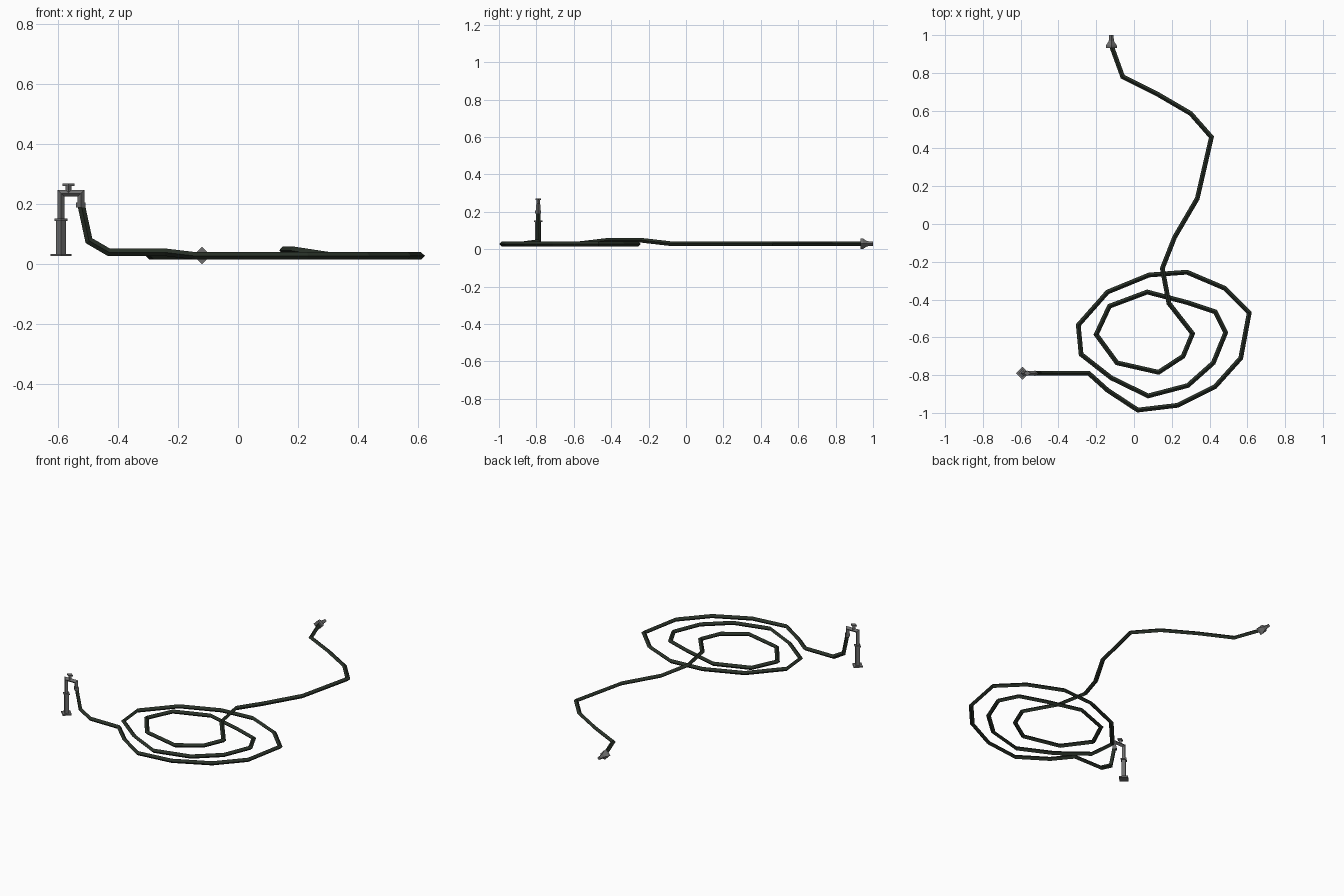
import bpy, bmesh, math
from mathutils import Vector

if "Cube" in bpy.data.objects:
    bpy.data.objects.remove(bpy.data.objects["Cube"])


def material(name, rgb):
    m = bpy.data.materials.new(name)
    m.diffuse_color = (*rgb, 1)
    m.use_nodes = True
    m.node_tree.nodes["Principled BSDF"].inputs["Base Color"].default_value = m.diffuse_color
    return m


RUBBER = material("dark_green_rubber", (0.022, 0.031, 0.021))
METAL = material("grey_metal", (0.16, 0.16, 0.16))


def skin(name, rings, mat):
    """Join successive rings of points with flat quads and cap both ends."""
    bm = bmesh.new()
    rows = [[bm.verts.new(p) for p in ring] for ring in rings]
    n = len(rows[0])
    for a, b in zip(rows, rows[1:]):
        for i in range(n):
            j = (i + 1) % n
            bm.faces.new((a[i], a[j], b[j], b[i]))
    bm.faces.new(rows[0][::-1])
    bm.faces.new(rows[-1])
    bmesh.ops.recalc_face_normals(bm, faces=bm.faces)
    mesh = bpy.data.meshes.new(name)
    bm.to_mesh(mesh)
    bm.free()
    mesh.materials.append(mat)
    ob = bpy.data.objects.new(name, mesh)
    bpy.context.collection.objects.link(ob)
    return ob


def diamond(centre, r, axis, ry=None):
    """Four-sided ring around a point, facing along an axis, corners on y."""
    t = Vector(axis).normalized()
    u = Vector((1, 0, 0)) if abs(t.y) > 0.9 else Vector((0, 1, 0))
    u = (u - t * u.dot(t)).normalized()
    v = t.cross(u)
    c = Vector(centre)
    ry = ry or r
    return [c + u * ry, c + v * r, c - u * ry, c - v * r]


def pipe(name, pts, r, mat):
    """Mitred sweep: slide the ring along each segment to the bisecting plane."""
    pts = [Vector(p) for p in pts]
    dirs = [(b - a).normalized() for a, b in zip(pts, pts[1:])]
    rings = [diamond(pts[0], r, dirs[0])]
    for i, d in enumerate(dirs):
        end = pts[i + 1]
        n = (d + dirs[min(i + 1, len(dirs) - 1)]).normalized()
        rings.append([p + d * ((end - p).dot(n) / d.dot(n)) for p in rings[-1]])
    return skin(name, rings, mat)


def turned(name, origin, axis, profile, mat, flat=1.0):
    """Four-sided turned part from (radius, distance along axis) pairs."""
    o, a = Vector(origin), Vector(axis)
    return skin(name, [diamond(o + a * h, r, a, r * flat) for r, h in profile], mat)


# Hose: drop from the tap, spiral coils, then the loose tail
Z = 0.028
drop = [(-0.522, -0.79, 0.195), (-0.497, -0.79, 0.079), (-0.43, -0.79, 0.04),
        (-0.24, -0.79, 0.04)]
coils = [(-0.14, -0.88), (0.02, -0.985), (0.23, -0.96), (0.43, -0.86),
         (0.565, -0.71), (0.61, -0.47), (0.48, -0.34), (0.28, -0.255),
         (0.08, -0.27), (-0.14, -0.36), (-0.295, -0.535), (-0.28, -0.69),
         (-0.12, -0.815), (0.075, -0.91), (0.285, -0.855), (0.42, -0.735),
         (0.485, -0.575), (0.43, -0.465), (0.28, -0.415), (0.07, -0.36),
         (-0.13, -0.435), (-0.2, -0.585), (-0.09, -0.735), (0.13, -0.785),
         (0.26, -0.70), (0.31, -0.58)]
crossing = [(0.185, -0.42, 0.047), (0.15, -0.235, 0.047)]
tail = [(0.215, -0.07), (0.335, 0.135), (0.41, 0.46), (0.30, 0.585),
        (0.12, 0.69), (-0.06, 0.78), (-0.12, 0.945)]
path = drop + [(x, y, Z) for x, y in coils] + crossing + [(x, y, Z) for x, y in tail]
pipe("hose", path, 0.0125, RUBBER)

# Nozzle: flared collar narrowing to a short spout
turned("nozzle", (-0.12, 0, 0.029), (0, 1, 0),
       [(0.029, 0.932), (0.029, 0.945), (0.014, 0.968), (0.011, 1.0)], METAL)

# Tap
TX, TY, UP = -0.59, -0.79, (0, 0, 1)
turned("tap_base_plate", (TX, TY, 0), UP, [(0.035, 0.027), (0.035, 0.035)], METAL)
turned("tap_standpipe", (TX, TY, 0), UP, [(0.016, 0.03), (0.016, 0.15)], METAL)
turned("tap_collar", (TX, TY, 0), UP, [(0.022, 0.145), (0.022, 0.153)], METAL)
pipe("tap_pipe", [(TX, TY, 0.15), (TX, TY, 0.237), (-0.524, TY, 0.237),
                  (-0.524, TY, 0.2)], 0.0115, METAL)
turned("spout_collar", (-0.524, TY, 0), UP, [(0.016, 0.19), (0.016, 0.206)], METAL)
turned("handle_stem", (-0.565, TY, 0), UP, [(0.010, 0.235), (0.010, 0.263)], METAL)
turned("handle", (-0.565, TY, 0), UP, [(0.02, 0.262), (0.02, 0.27)], METAL, 0.7)
